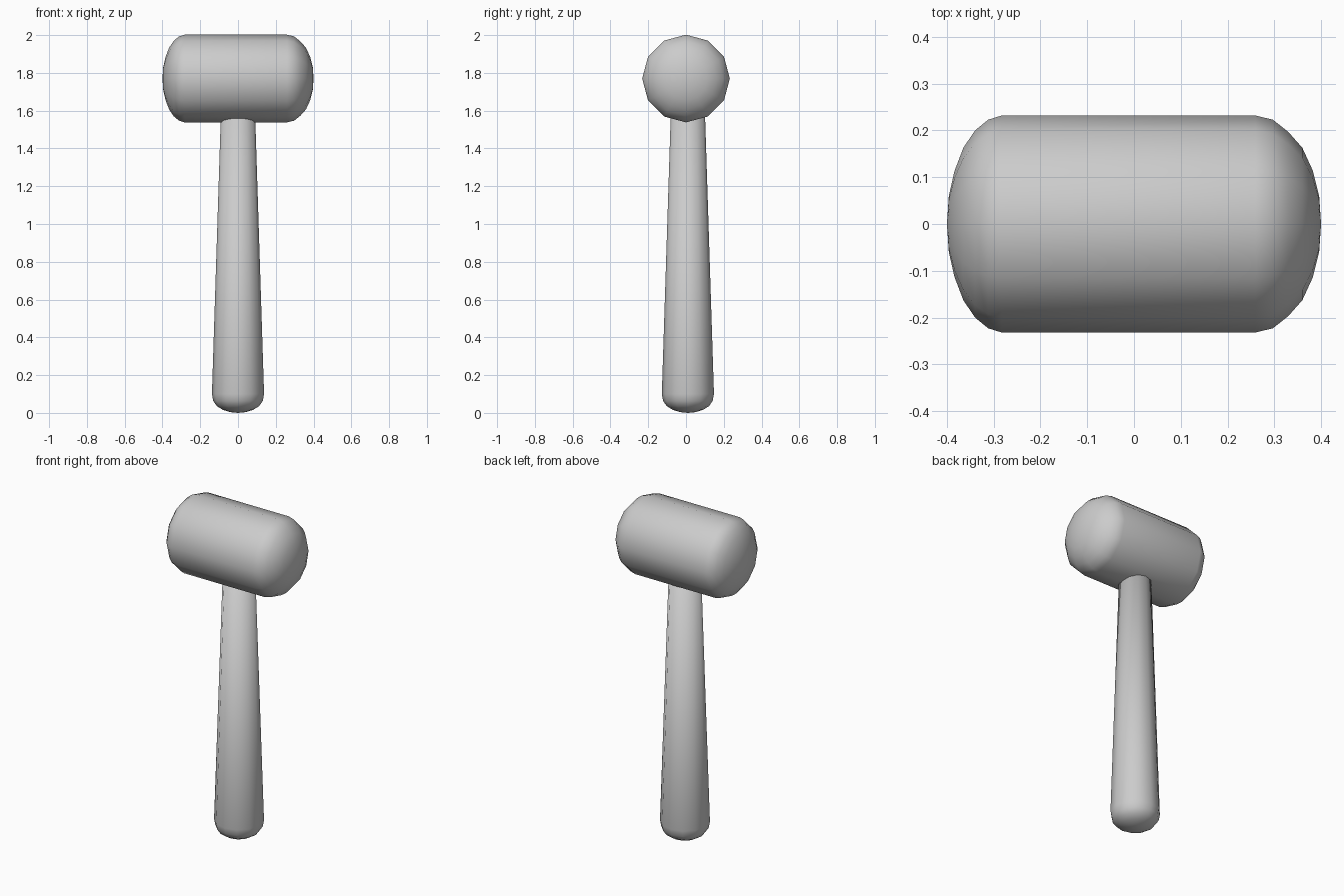
import bpy, bmesh
from math import sin, cos, pi
from mathutils import Matrix

if "Cube" in bpy.data.objects:
    bpy.data.objects.remove(bpy.data.objects["Cube"])


def lathe(name, profile, sides, matrix):
    """Revolve (radius, height) points around local z; zero radius makes a pole."""
    bm = bmesh.new()
    rings = []
    for r, h in profile:
        if r == 0:
            rings.append([bm.verts.new((0, 0, h))] * sides)
        else:
            rings.append([bm.verts.new((r * cos(2 * pi * i / sides),
                                        r * sin(2 * pi * i / sides), h))
                          for i in range(sides)])
    for a, b in zip(rings, rings[1:]):
        for i in range(sides):
            j = (i + 1) % sides
            corners = list(dict.fromkeys((a[i], a[j], b[j], b[i])))
            bm.faces.new(corners)
    bmesh.ops.transform(bm, matrix=matrix, verts=bm.verts)
    bmesh.ops.recalc_face_normals(bm, faces=bm.faces)
    for f in bm.faces:
        f.smooth = True
    mesh = bpy.data.meshes.new(name)
    bm.to_mesh(mesh)
    bm.free()
    ob = bpy.data.objects.new(name, mesh)
    bpy.context.collection.objects.link(ob)
    return ob


# Mallet head: twelve-sided barrel along x with domed ends
head_profile = [(0, -0.4), (0.06, -0.396), (0.113, -0.384), (0.163, -0.365),
                (0.2, -0.34), (0.223, -0.312), (0.232, -0.283),
                (0.232, 0.26), (0.223, 0.297), (0.197, 0.33),
                (0.163, 0.36), (0.115, 0.382), (0.06, 0.396), (0, 0.4)]
lathe("mallet_head", head_profile, 12,
      Matrix.Translation((0, 0, 1.77)) @ Matrix.Rotation(pi / 2, 4, 'Y'))

# Handle: tapered shaft with rounded butt, top buried in the head
handle_profile = [(0, 0), (0.04, 0.004), (0.08, 0.016), (0.112, 0.036),
                  (0.131, 0.063), (0.138, 0.1), (0.09, 1.6), (0, 1.6)]
lathe("handle", handle_profile, 12, Matrix.Translation((0, 0.01, 0)))
